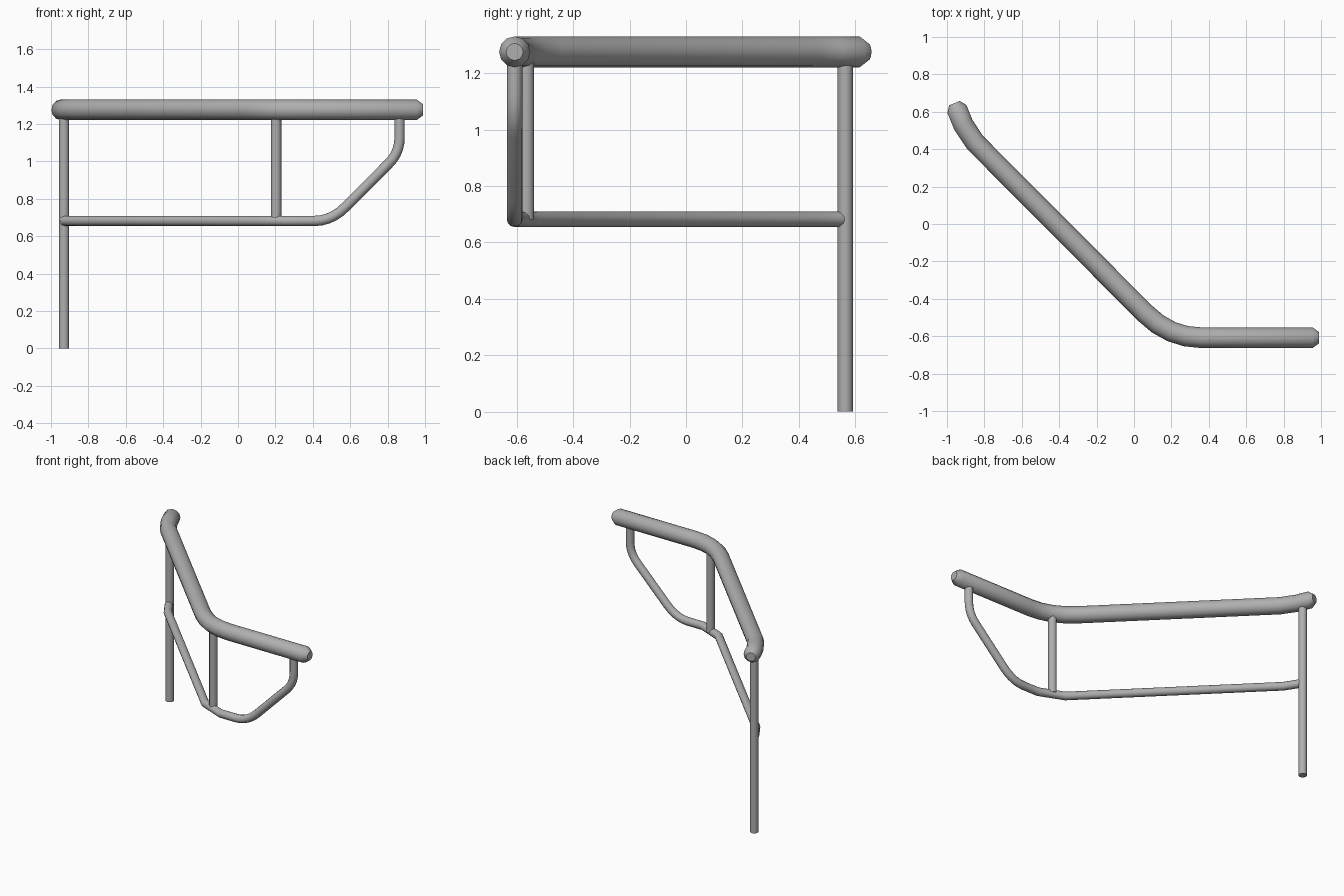
import bpy, bmesh, math
from mathutils import Vector

if "Cube" in bpy.data.objects:
    bpy.data.objects.remove(bpy.data.objects["Cube"])

# Dark grey painted metal
metal = bpy.data.materials.new("dark_grey_metal")
metal.diffuse_color = (0.43, 0.43, 0.43, 1)
metal.use_nodes = True
metal.node_tree.nodes["Principled BSDF"].inputs["Base Color"].default_value = metal.diffuse_color


def tube(name, pts, radius, sides=12, radii=None):
    """Sweep a round section along a path, with a flat cap at each end."""
    pts = [Vector(p) for p in pts]
    radii = radii or [radius] * len(pts)
    bm = bmesh.new()
    rings, normal, last = [], None, None
    for i, p in enumerate(pts):
        a = (p - pts[i - 1]).normalized() if i > 0 else Vector()
        b = (pts[i + 1] - p).normalized() if i < len(pts) - 1 else Vector()
        t = (a + b).normalized()
        if normal is None:
            normal = Vector((0, 0, 1)) if abs(t.z) < 0.9 else Vector((1, 0, 0))
        else:
            normal = last.rotation_difference(t) @ normal
        normal = (normal - t * normal.dot(t)).normalized()
        side, last = t.cross(normal), t
        rings.append([bm.verts.new(p + radii[i] * (normal * math.cos(k * math.tau / sides)
                      + side * math.sin(k * math.tau / sides))) for k in range(sides)])
    for r, s in zip(rings, rings[1:]):
        for k in range(sides):
            n = (k + 1) % sides
            bm.faces.new((r[k], r[n], s[n], s[k]))
    bm.faces.new(rings[0][::-1])
    bm.faces.new(rings[-1])
    bmesh.ops.recalc_face_normals(bm, faces=bm.faces)
    mesh = bpy.data.meshes.new(name)
    bm.to_mesh(mesh)
    bm.free()
    mesh.materials.append(metal)
    obj = bpy.data.objects.new(name, mesh)
    bpy.context.collection.objects.link(obj)
    mesh.shade_smooth()
    mesh.set_sharp_from_angle(angle=math.radians(50))
    return obj


def bend(start, corner, end, steps=5):
    """Rounded corner between two straight runs."""
    s, c, e = Vector(start), Vector(corner), Vector(end)
    return [s * (1 - t) ** 2 + c * 2 * t * (1 - t) + e * t * t
            for t in (i / steps for i in range(steps + 1))]


# Thick top handrail with domed ends
Z, R, Y = 1.276, 0.055, -0.608
rail = [(-0.947, 0.615, Z), (-0.912, 0.53, Z), (-0.85, 0.436, Z)]
rail += bend((0.06, -0.478, Z), (0.19, Y, Z), (0.36, Y, Z), 4)
rail += [(0.955, Y, Z)]
back = (Vector(rail[0]) - Vector(rail[1])).normalized()
dome = [(0.034, 0.55)]
start = [Vector(rail[0]) + back * d for d, _ in reversed(dome)]
end = [Vector(rail[-1]) + Vector((d, 0, 0)) for d, _ in dome]
radii = [R * s for _, s in reversed(dome)] + [R] * len(rail) + [R * s for _, s in dome]
tube("top_handrail", start + rail + end, R, 12, radii)

# Thin lower rail that follows the handrail and sweeps up to meet it
L = 0.682
lower = [(-0.93, 0.555, L), (-0.865, 0.452, L), (0.12, -0.538, L), (0.29, Y, L)]
lower += bend((0.41, Y, L), (0.50, Y, L), (0.575, Y, 0.757))
lower += bend((0.805, Y, 0.988), (0.864, Y, 1.045), (0.864, Y, 1.13))
lower += [(0.864, Y, 1.26)]
tube("lower_rail", lower, 0.0275)

# Upright posts
tube("floor_post", [(-0.93, 0.565, 0), (-0.93, 0.565, 1.26)], 0.0275)
tube("middle_post", [(0.204, -0.566, 0.682), (0.204, -0.566, 1.26)], 0.0275)
